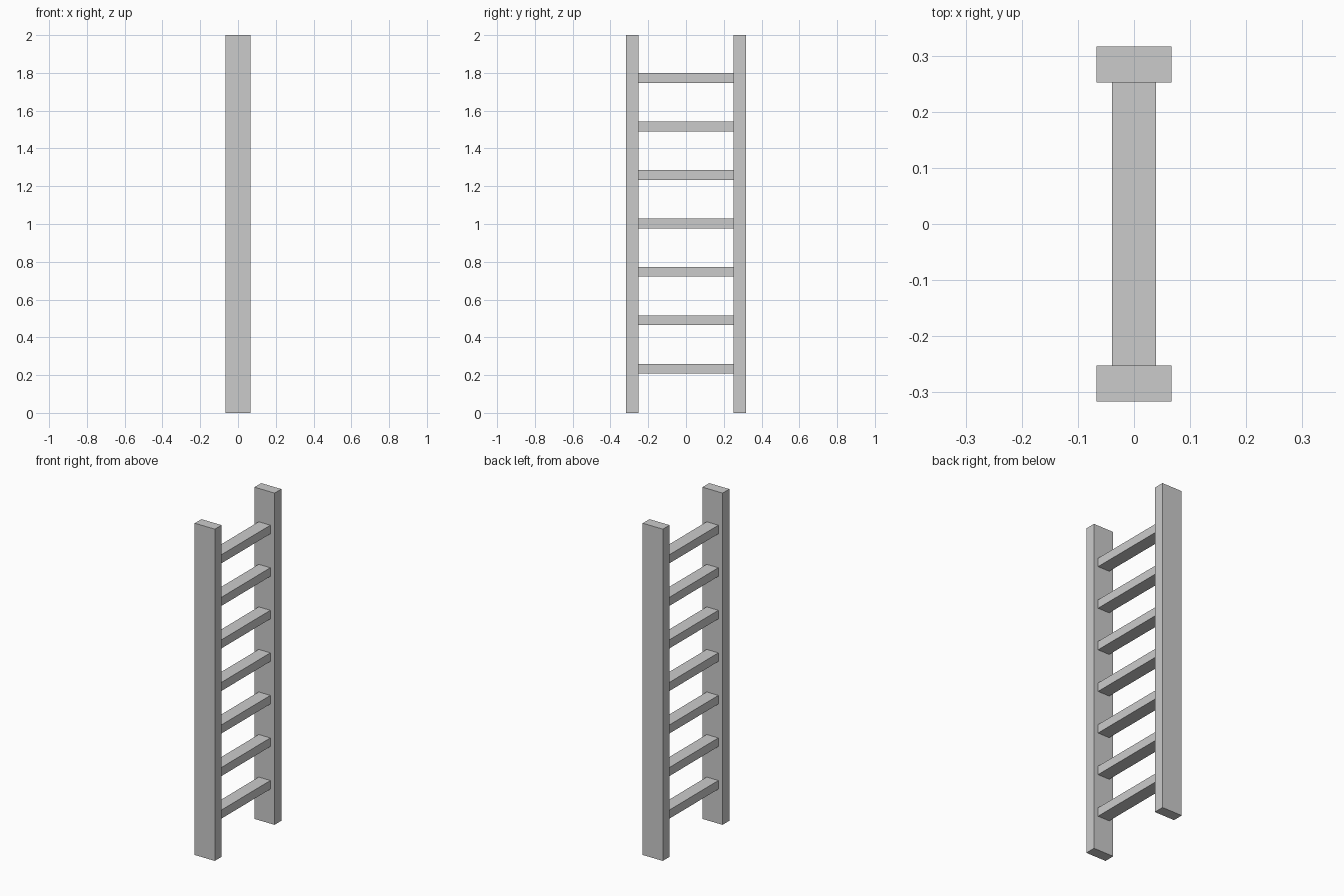
import bpy

if "Cube" in bpy.data.objects:
    bpy.data.objects.remove(bpy.data.objects["Cube"])


def box(name, size, centre):
    bpy.ops.mesh.primitive_cube_add(size=1, location=centre)
    ob = bpy.context.object
    ob.name = name
    ob.scale = size
    bpy.ops.object.transform_apply(location=False, rotation=False, scale=True)
    return ob


HEIGHT = 2.0
RAIL_WIDTH, RAIL_THICK = 0.134, 0.064
INNER = 0.2525          # inner face of each rail
RUNGS, FIRST, STEP = 7, 0.234, 0.2565

# Two upright side rails
for name, side in (("front_rail", -1), ("back_rail", 1)):
    box(name, (RAIL_WIDTH, RAIL_THICK, HEIGHT),
        (0, side * (INNER + RAIL_THICK / 2), HEIGHT / 2))

# Evenly spaced flat rungs between the rails
for i in range(RUNGS):
    box(f"rung_{i + 1}", (0.078, 2 * INNER, 0.052), (0, 0, FIRST + i * STEP))
